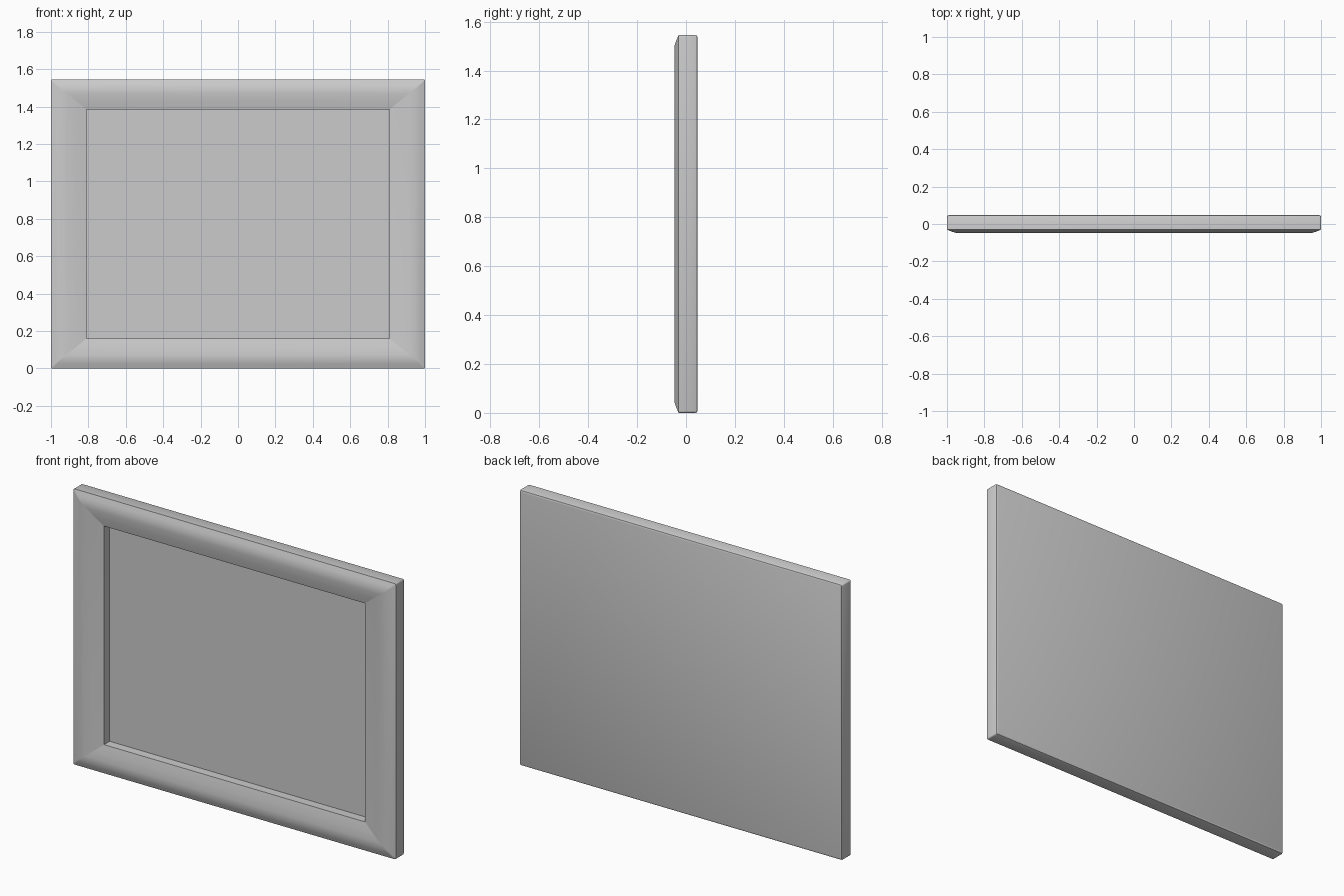
import bpy, bmesh, math

if "Cube" in bpy.data.objects:
    bpy.data.objects.remove(bpy.data.objects["Cube"])

HEIGHT = 1.545
HALF_H = HEIGHT / 2
PANEL_Y = 0.02
OPEN_X, OPEN_Z = 0.19, 0.16      # rail widths


def finish(name, bm):
    bmesh.ops.recalc_face_normals(bm, faces=bm.faces)
    mesh = bpy.data.meshes.new(name)
    bm.to_mesh(mesh)
    bm.free()
    obj = bpy.data.objects.new(name, mesh)
    bpy.context.collection.objects.link(obj)
    bpy.ops.object.select_all(action='DESELECT')
    obj.select_set(True)
    bpy.context.view_layer.objects.active = obj
    bpy.ops.object.shade_smooth_by_angle(angle=math.radians(32))
    return obj


def ring(bm, inset_x, inset_z, y, radius):
    """Rectangle in the xz plane with small rounded corners."""
    hx, hz = 1 - inset_x - radius, HALF_H - inset_z - radius
    verts = []
    for sx, sz, start in ((1, 1, 0), (-1, 1, 90), (-1, -1, 180), (1, -1, 270)):
        for step in range(4):
            a = math.radians(start + step * 30)
            verts.append(bm.verts.new((sx * hx + radius * math.cos(a), y,
                                       HALF_H + sz * hz + radius * math.sin(a))))
    return verts


# Moulded frame: rings from the back face, round the outside, into the recess
profile = [
    (0.010, 0.010, 0.048, 0.004),
    (0.003, 0.003, 0.045, 0.007),
    (0.000, 0.000, 0.038, 0.008),
    (0.000, 0.000, -0.030, 0.008),
    (0.025, 0.024, -0.0405, 0.006),
    (0.050, 0.047, -0.048, 0.004),
    (0.085, 0.075, -0.0475, 0.003),
    (0.135, 0.115, -0.041, 0.002),
    (OPEN_X, OPEN_Z, -0.030, 0.001),
    (OPEN_X, OPEN_Z, PANEL_Y, 0.001),
]
bm = bmesh.new()
rings = [ring(bm, *p) for p in profile]
bm.faces.new(rings[0])
for r0, r1 in zip(rings, rings[1:]):
    n = len(r0)
    for i in range(n):
        j = (i + 1) % n
        bm.faces.new((r0[i], r0[j], r1[j], r1[i]))
# open shell: orient outward by temporarily closing the recess
cap = bm.faces.new(rings[-1])
bmesh.ops.recalc_face_normals(bm, faces=bm.faces)
bmesh.ops.delete(bm, geom=[cap], context='FACES_ONLY')
finish("frame", bm)

# Flat picture panel closing the recess, facing -y
px, pz = 1 - OPEN_X, HALF_H - OPEN_Z
bm = bmesh.new()
bm.faces.new([bm.verts.new((sx * px, PANEL_Y, HALF_H + sz * pz))
              for sx, sz in ((-1, -1), (1, -1), (1, 1), (-1, 1))])
panel = finish("picture_panel", bm)
if panel.data.polygons[0].normal.y > 0:
    panel.data.flip_normals()
